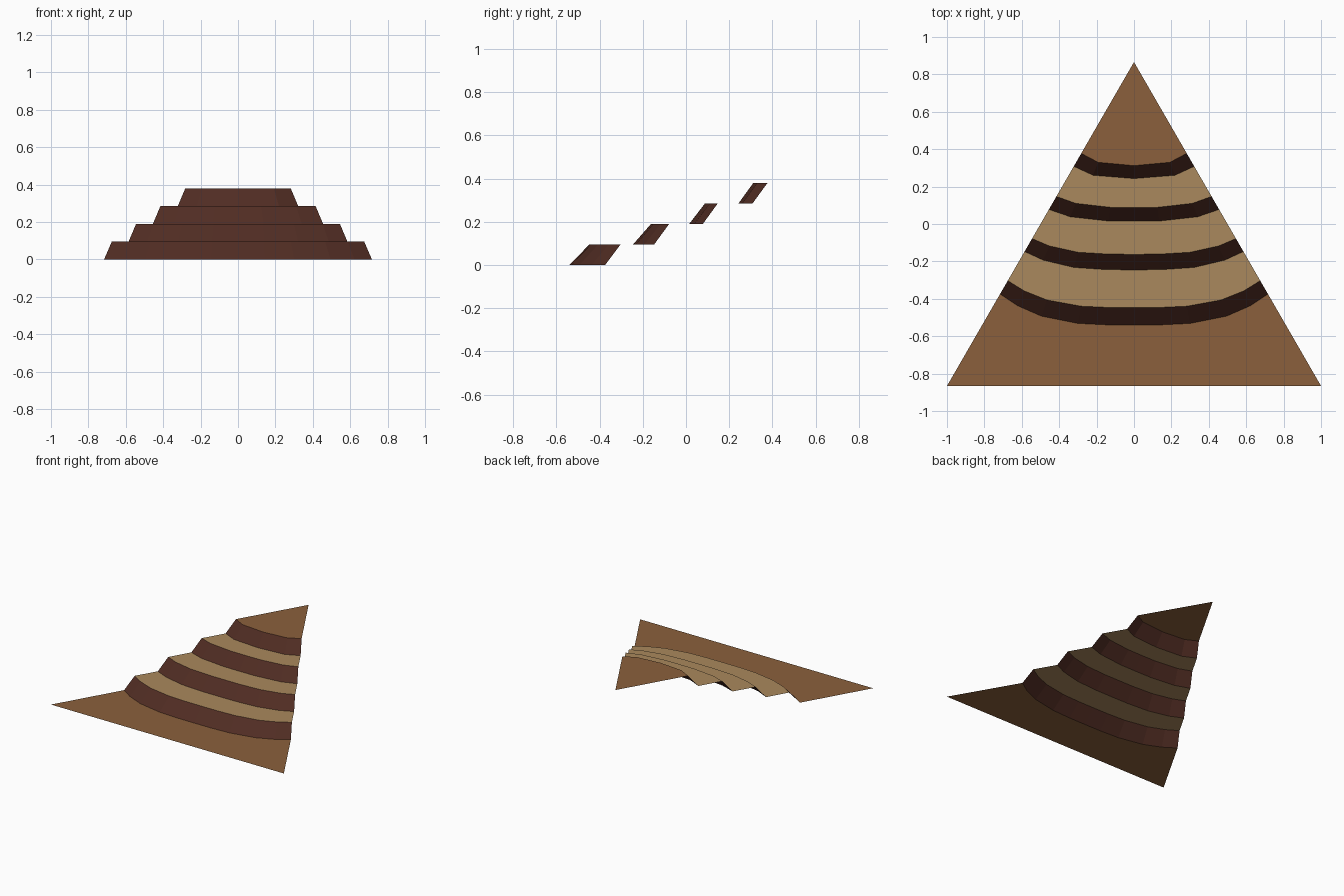
import bpy

cube = bpy.data.objects.get("Cube")
if cube:
    bpy.data.objects.remove(cube)

STEP = 0.095            # height of one terrace
APEX_Y = 0.866          # half depth of the triangular tile


def material(name, rgb):
    mat = bpy.data.materials.new(name)
    mat.use_nodes = True
    mat.diffuse_color = (*rgb, 1)
    mat.node_tree.nodes["Principled BSDF"].inputs["Base Color"].default_value = (*rgb, 1)
    return mat


earth = material("earth_brown", (0.258, 0.117, 0.045))
sand = material("sand_tan", (0.402, 0.250, 0.109))
cliff = material("cliff_dark_brown", (0.082, 0.026, 0.017))


def add_part(name, verts, faces, mat):
    mesh = bpy.data.meshes.new(name)
    mesh.from_pydata(verts, [], faces)
    mesh.materials.append(mat)
    obj = bpy.data.objects.new(name, mesh)
    bpy.context.collection.objects.link(obj)


def edge(half_width, mid_y, z, stops):
    """Bowed terrace edge from the left side of the tile to the right."""
    end_y = APEX_Y * (1 - 2 * half_width)
    ts = [-t for t in reversed(stops)] + [0] + stops
    return [(t * half_width, mid_y + (end_y - mid_y) * abs(t) ** 3.4, z) for t in ts]


# Each cliff: foot half width, foot middle y, lip half width, lip middle y, bend positions
cliffs = [
    (0.716, -0.540, 0.675, -0.447, [0.2, 0.42, 0.69, 0.87, 1]),
    (0.585, -0.245, 0.545, -0.162, [0.24, 0.55, 0.83, 1]),
    (0.455, 0.015, 0.415, 0.088, [0.3, 0.75, 1]),
    (0.322, 0.243, 0.282, 0.312, [0.68, 1]),
]

# Ground outline starts at the two front corners; each later tread starts at a cliff lip
lip = [(-1, -APEX_Y, 0), (1, -APEX_Y, 0)]
for i, (foot_w, foot_y, lip_w, lip_y, stops) in enumerate(cliffs):
    foot = edge(foot_w, foot_y, i * STEP, stops)
    outline = lip + foot[::-1]
    add_part("ground" if i == 0 else f"terrace_{i}", outline,
             [range(len(outline))], earth if i == 0 else sand)

    # Sloping cliff strip from the foot up to the next lip
    lip = edge(lip_w, lip_y, (i + 1) * STEP, stops)
    n = len(foot)
    add_part(f"cliff_{i + 1}", foot + lip,
             [(k, k + 1, n + k + 1, n + k) for k in range(n - 1)], cliff)

# Summit running back to the rear corner
summit = lip + [(0, APEX_Y, len(cliffs) * STEP)]
add_part("summit", summit, [range(len(summit))], earth)
